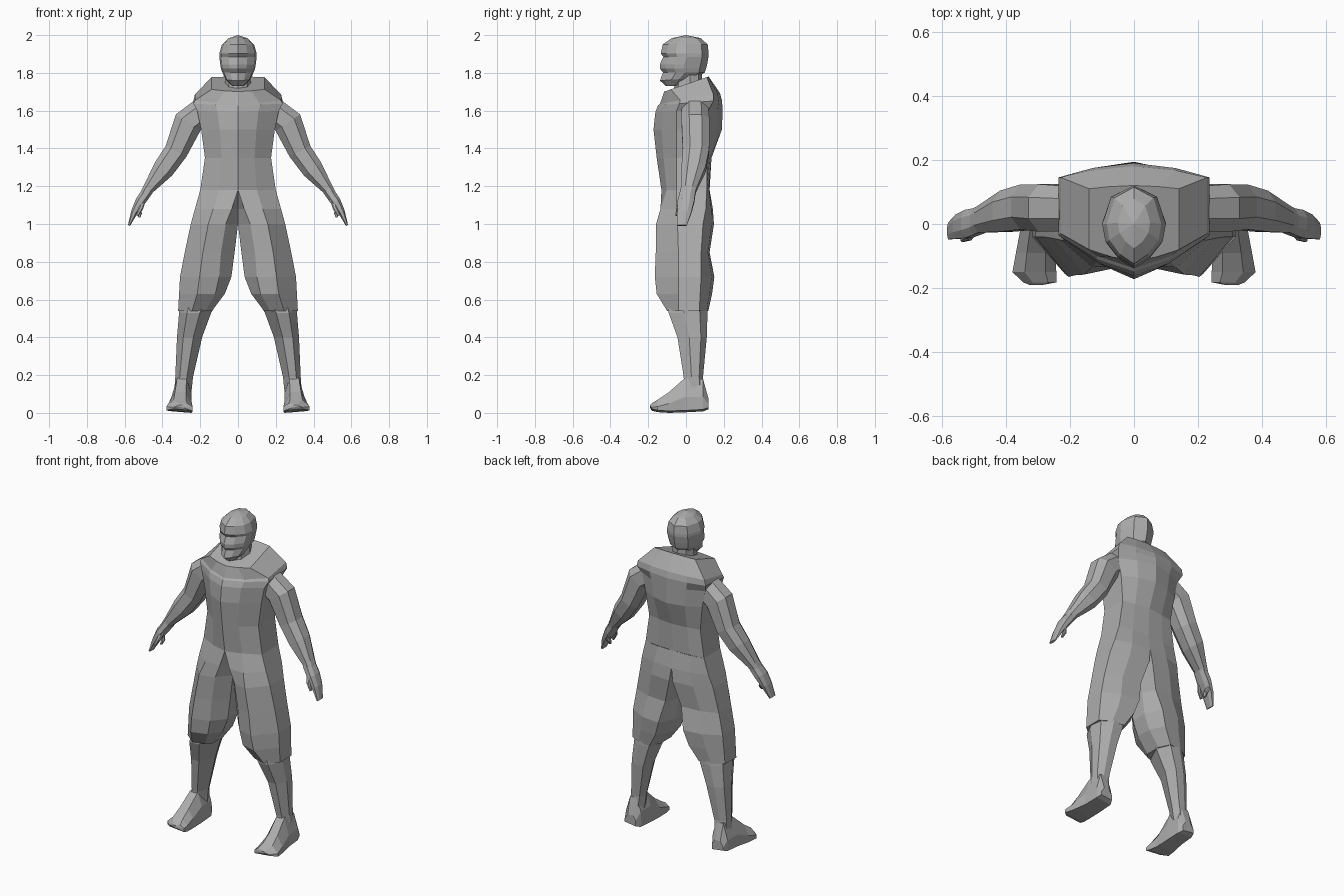
import bpy, bmesh
from mathutils import Vector

grey = bpy.data.materials.new("plain grey")
grey.diffuse_color = (0.42, 0.42, 0.42, 1)


def lerp(a, b, t):
    return a + (b - a) * t


def loft(name, rings, mirror=False, tip=None, cap_start=True):
    """Skin a list of equal-length closed rings and cap the ends."""
    bm = bmesh.new()
    vs = [[bm.verts.new(p) for p in r] for r in rings]
    n = len(vs[0])
    for a, b in zip(vs, vs[1:]):
        for i in range(n):
            bm.faces.new((a[i], a[(i + 1) % n], b[(i + 1) % n], b[i]))
    if cap_start:
        bm.faces.new(vs[0])
    if tip:
        t = bm.verts.new(tip)
        for i in range(n):
            bm.faces.new((vs[-1][i], vs[-1][(i + 1) % n], t))
    else:
        bm.faces.new(vs[-1])
    bmesh.ops.recalc_face_normals(bm, faces=bm.faces)
    me = bpy.data.meshes.new(name)
    bm.to_mesh(me)
    bm.free()
    me.materials.append(grey)
    ob = bpy.data.objects.new(name, me)
    bpy.context.collection.objects.link(ob)
    if mirror:
        ob.modifiers.new("Mirror", 'MIRROR')
    return ob


def symmetric(half):
    """Complete a half ring whose first and last points lie on x = 0."""
    return half + [(-x, y, z) for x, y, z in half[-2:0:-1]]


# Tunic: height, half width, front, side front, side back, back, tilt
torso = []
for z, w, yf, sf, sb, yb, tilt in [
        (1.18, .200, -.130, -.05, .11, .125, 0),
        (1.35, .175, -.155, -.05, .11, .135, 0),
        (1.50, .195, -.172, -.05, .12, .190, 0),
        (1.60, .216, -.162, -.05, .12, .194, .04),
        (1.640, .236, -.148, -.035, .145, .190, .08),
        (1.660, .228, -.138, -.03, .145, .180, .18),
        (1.740, .140, -.115, -.08, .11, .120, .34)]:
    half = [(0, yf), (.5 * w, lerp(yf, sf, .35)), (w, sf), (w, sb),
            (.55 * w, lerp(yb, sb, .35)), (0, yb)]
    torso.append(symmetric([(x, y, z + tilt * y) for x, y in half]))
loft("tunic", torso, cap_start=False)

# Coat skirts: height, inner, front edge x, y, outer, front, back edge x, back
skirt = []
for z, xi, xr, yr, xo, yf, xb, yb, sf, sb in [
        (1.18, 0, 0, -.130, .200, -.102, 0, .125, -.05, .11),
        (1.08, 0, .033, -.132, .228, -.135, 0, .142, -.05, .105),
        (1.00, 0, .065, -.130, .250, -.158, .012, .148, -.045, .09),
        (.85, .018, .09, -.130, .282, -.160, .055, .125, -.04, .08),
        (.72, .035, .10, -.130, .307, -.165, .085, .150, -.04, .08),
        (.63, .070, .12, -.125, .312, -.155, .115, .138, -.04, .075),
        (.54, .138, .17, -.080, .317, -.100, .17, .118, -.04, .07)]:
    xm = lerp(xr, xo, .5)
    skirt.append([(xr, yr, z), (xm, yf, z), (xo, sf, z), (xo, sb, z),
                  (lerp(xb, xo, .55), lerp(yb, sb, .2), z), (xb, yb, z),
                  (xi, .05, z), (xi, -.05, z)])
loft("coat_skirt", skirt, True, cap_start=False)

# Lower legs: height, inner, outer, front, back
shin = []
for z, xi, xo, yf, yb in [(.60, .10, .305, -.09, .11), (.53, .142, .312, -.092, .114),
                          (.40, .19, .323, -.045, .110), (.19, .238, .332, -.012, .09),
                          (.08, .250, .340, -.01, .10)]:
    w = xo - xi
    shin.append([(xi + .35 * w, yf, z), (xi + .75 * w, yf, z), (xo, lerp(yf, yb, .4), z),
                 (xo - .05 * w, lerp(yf, yb, .8), z), (xi + .6 * w, yb, z),
                 (xi + .2 * w, yb, z), (xi, lerp(yf, yb, .6), z)])
loft("lower_leg", shin, True)

# Feet, lofted heel to toe: y, inner, outer, bottom, top
foot = []
for y, xi, xo, zb, zt in [(.118, .262, .338, .018, .08), (.09, .247, .348, .008, .18),
                          (-.005, .245, .352, .003, .185), (-.09, .246, .368, 0, .110),
                          (-.150, .242, .379, .004, .070), (-.182, .242, .345, .012, .050),
                          (-.190, .285, .325, .026, .042)]:
    w, h = xo - xi, zt - zb
    foot.append([(xi, y, zb), (xo, y, zb + .01), (xo, y, zb + .45 * h),
                 (xi + .72 * w, y, zt), (xi + .25 * w, y, zt), (xi, y, zb + .55 * h)])
loft("foot", foot, True)


def limb(name, stations):
    """Eight-sided limb: stations are (centre, half width, half depth)."""
    pts = [Vector(s[0]) for s in stations]
    rings = []
    for i, (c, hw, hd) in enumerate(stations):
        d = pts[min(i + 1, len(pts) - 1)] - pts[max(i - 1, 0)]
        side = Vector((-d.z, 0, d.x)).normalized()
        rings.append([Vector(c) + side * hw * a + Vector((0, hd * b, 0)) for a, b in
                      [(1, -.45), (1, .45), (.5, 1), (-.5, 1),
                       (-1, .45), (-1, -.45), (-.5, -1), (.5, -1)]])
    return loft(name, rings, True)


# Arms with flat hands
limb("arm", [((.19, .048, 1.592), .074, .070), ((.264, .050, 1.537), .078, .074),
             ((.328, .053, 1.385), .062, .070), ((.395, .040, 1.290), .057, .064),
             ((.475, .015, 1.185), .030, .042), ((.492, .008, 1.160), .026, .040)])
limb("hand", [((.475, .012, 1.180), .028, .040), ((.517, .000, 1.120), .027, .044),
              ((.548, -.008, 1.065), .018, .038), ((.577, -.022, .992), .006, .026)])
limb("thumb", [((.500, -.020, 1.130), .014, .014), ((.513, -.040, 1.085), .012, .011),
               ((.534, -.048, 1.045), .008, .008)])
limb("curled_finger", [((.530, .018, 1.085), .012, .016), ((.518, .008, 1.055), .010, .012),
                       ((.524, -.004, 1.035), .006, .008)])

# Neck
neck = []
for z, w, yf, yb in [(1.68, .075, -.07, .09), (1.74, .068, -.06, .085), (1.82, .065, -.05, .085)]:
    neck.append(symmetric([(0, yf, z), (.7 * w, yf + .02, z), (w, .02, z),
                           (.7 * w, yb - .02, z), (0, yb, z)]))
loft("neck", neck)

# Head from chin to crown: height, half width, face, nape, tilt
head = []
for z, w, yf, yb, tilt in [
        (1.735, .032, -.105, -.03, .05), (1.770, .066, -.138, .06, .08),
        (1.803, .083, -.122, .100, .0), (1.822, .090, -.138, .106, 0),
        (1.845, .094, -.139, .112, 0), (1.885, .099, -.120, .119, 0),
        (1.902, .099, -.133, .120, 0), (1.950, .085, -.124, .115, 0),
        (1.984, .050, -.075, .078, 0)]:
    half = [(0, yf), (.5 * w, lerp(yf, yb, .12)), (.9 * w, lerp(yf, yb, .31)),
            (w, lerp(yf, yb, .52)), (.72 * w, lerp(yf, yb, .86)), (0, yb)]
    head.append(symmetric([(x, y, z + tilt * y) for x, y in half]))
loft("head", head, tip=(0, 0, 2.0))
